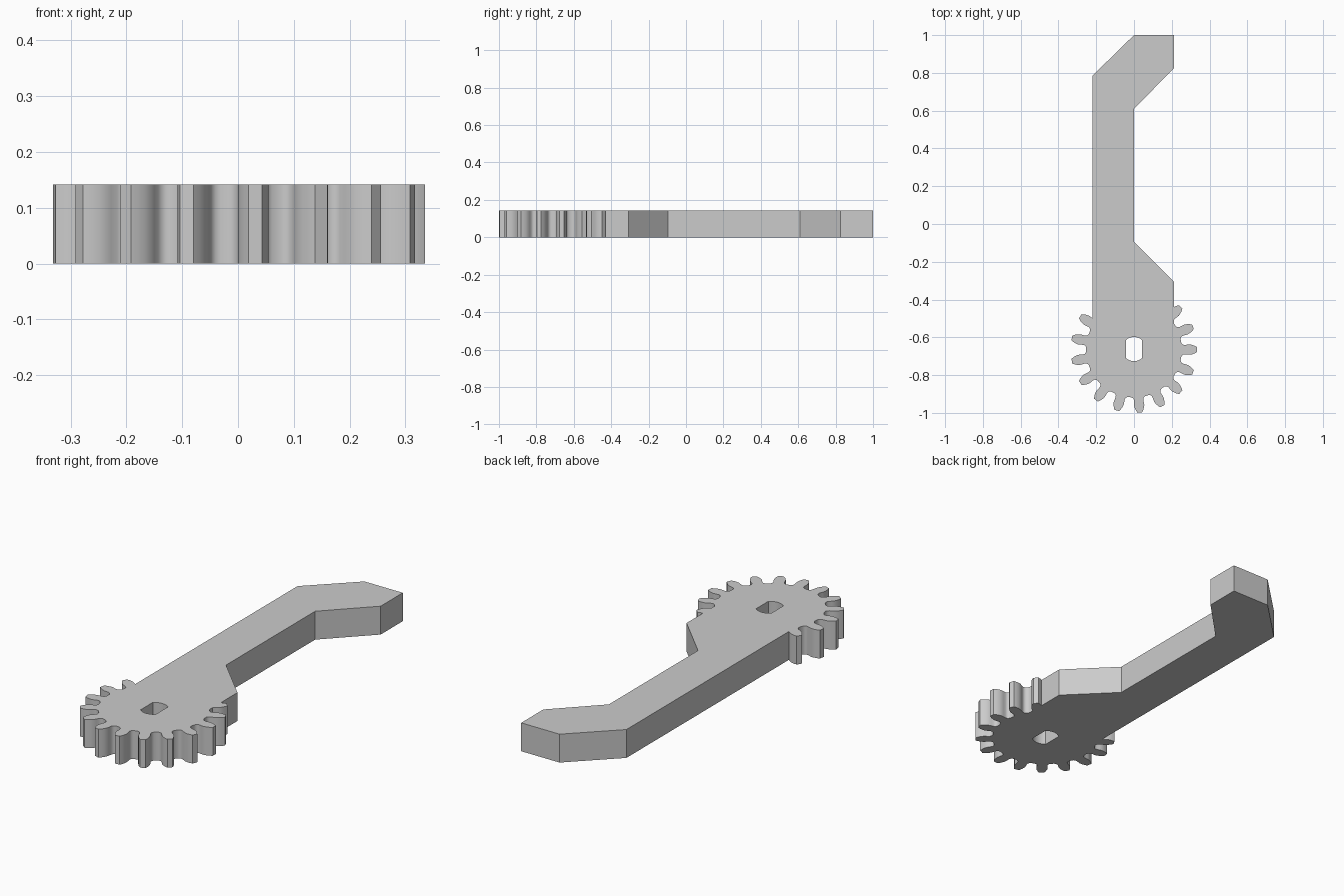
import bpy, bmesh
from math import sin, cos, asin, sqrt, pi, radians

THICK = 0.142
CENTRE_Y = -0.665
TEETH = 17

if "Cube" in bpy.data.objects:
    bpy.data.objects.remove(bpy.data.objects["Cube"], do_unlink=True)

grey = bpy.data.materials.new("plain grey")
grey.use_nodes = True
grey.diffuse_color = (0.6, 0.6, 0.6, 1)
grey.node_tree.nodes["Principled BSDF"].inputs["Base Color"].default_value = (0.6, 0.6, 0.6, 1)


def prism(name, outline, z0=0.0, z1=THICK):
    """Extrude a flat outline into a closed solid."""
    bm = bmesh.new()
    base = bm.faces.new([bm.verts.new((x, y, z0)) for x, y in outline])
    top = bmesh.ops.extrude_face_region(bm, geom=[base])["geom"]
    verts = [v for v in top if isinstance(v, bmesh.types.BMVert)]
    bmesh.ops.translate(bm, verts=verts, vec=(0, 0, z1 - z0))
    bmesh.ops.recalc_face_normals(bm, faces=bm.faces)
    mesh = bpy.data.meshes.new(name)
    bm.to_mesh(mesh)
    bm.free()
    mesh.materials.append(grey)
    ob = bpy.data.objects.new(name, mesh)
    bpy.context.collection.objects.link(ob)
    return ob


def combine(target, other, operation):
    """Apply a boolean and discard the helper solid."""
    mod = target.modifiers.new(operation.lower(), "BOOLEAN")
    mod.operation = operation
    mod.solver = "EXACT"
    mod.object = other
    bpy.context.view_layer.objects.active = target
    bpy.ops.object.modifier_apply(modifier=mod.name)
    bpy.data.objects.remove(other, do_unlink=True)


# Gear: one tooth flank as (radius, half width), mirrored and repeated
flank = [(0.253, 0.038), (0.256, 0.031), (0.262, 0.026), (0.271, 0.0245), (0.285, 0.0265),
         (0.298, 0.0272), (0.31, 0.0245), (0.323, 0.0195), (0.335, 0.0125)]
tooth = [(r, -w) for r, w in flank] + [(r, w) for r, w in reversed(flank)]
gear_outline = []
for i in range(TEETH):
    for r, w in tooth:
        a = 2 * pi * i / TEETH + asin(w / r)
        gear_outline.append((r * cos(a), CENTRE_Y + r * sin(a)))
gear = prism("gear_lever", gear_outline)

# Arm: straight bar with a hooked end and a widened foot over the gear
arm = prism("arm", [(-0.22, CENTRE_Y), (0.212, CENTRE_Y), (0.212, -0.307), (0, -0.095),
                    (0, 0.61), (0.212, 0.825), (0.212, 1), (0, 1), (-0.22, 0.785)])
combine(gear, arm, "UNION")

# Shaft hole: round bore with two flat sides
bore, flat = 0.064, 0.042
start = asin(sqrt(bore ** 2 - flat ** 2) / bore)
arc = [start + (pi - 2 * start) * k / 12 for k in range(13)]
hole_outline = [(bore * cos(a + turn), CENTRE_Y + 0.003 + bore * sin(a + turn))
                for turn in (0, pi) for a in arc]
combine(gear, prism("shaft_hole_cutter", hole_outline, -0.1, THICK + 0.1), "DIFFERENCE")

# Smooth flanks, crisp rims
bpy.ops.object.select_all(action="DESELECT")
gear.select_set(True)
bpy.context.view_layer.objects.active = gear
bpy.ops.object.shade_smooth_by_angle(angle=radians(32))
